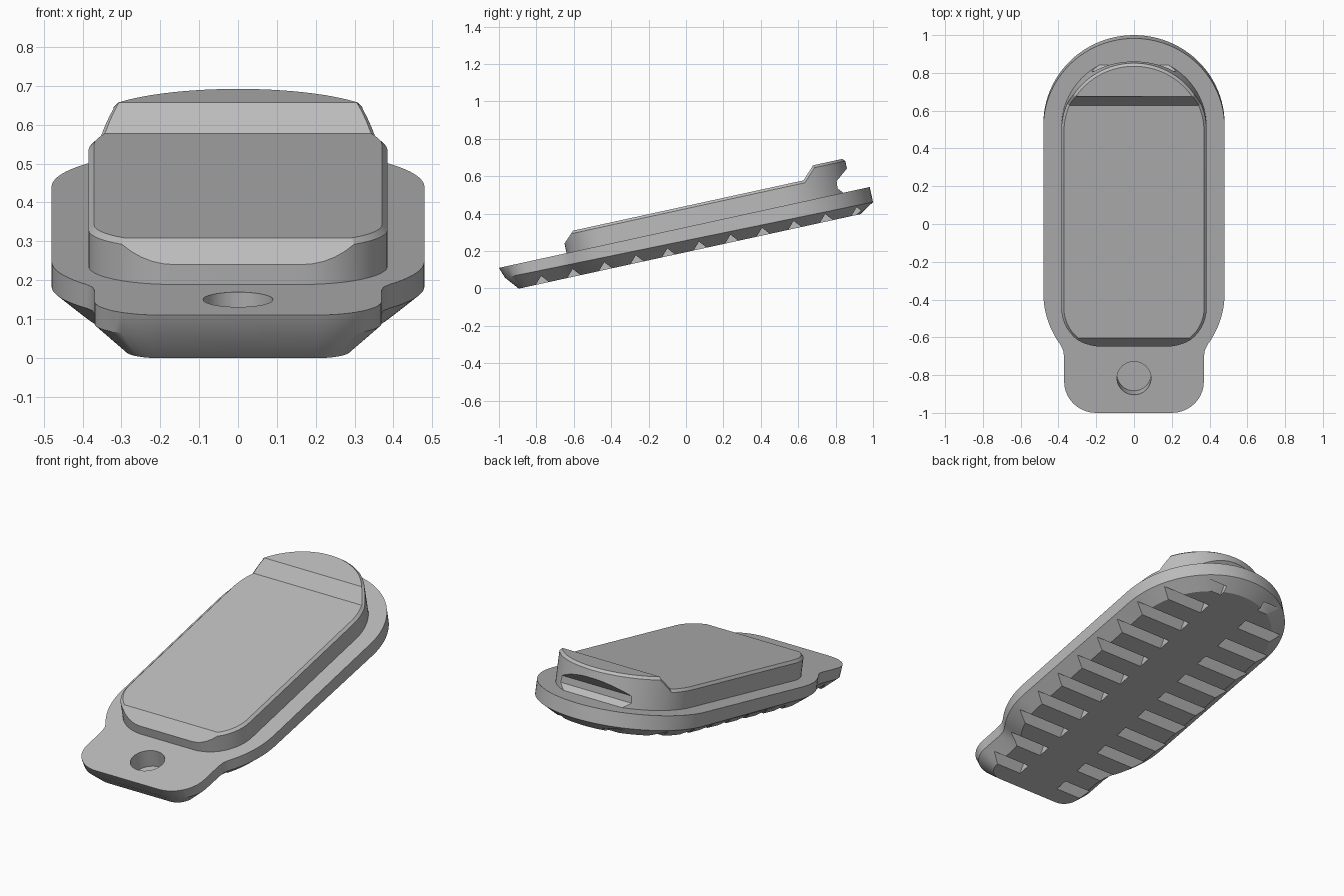
import bpy, bmesh, math
from mathutils import Matrix, Vector

if "Cube" in bpy.data.objects:
    bpy.data.objects.remove(bpy.data.objects["Cube"])

# One plain grey material
grey = bpy.data.materials.new("mid_grey")
grey.use_nodes = True
grey.diffuse_color = (0.5, 0.5, 0.5, 1)
grey.node_tree.nodes["Principled BSDF"].inputs["Base Color"].default_value = (0.5, 0.5, 0.5, 1)

# Parts are built flat (x across, y along, z up from the plate top), then tilted
TILT = Matrix.Translation((0, -1, 0.11)) @ Matrix.Rotation(math.radians(12.3), 4, 'X')


def make_object(name, bm):
    bmesh.ops.recalc_face_normals(bm, faces=bm.faces)
    mesh = bpy.data.meshes.new(name)
    bm.to_mesh(mesh)
    bm.free()
    mesh.materials.append(grey)
    obj = bpy.data.objects.new(name, mesh)
    bpy.context.collection.objects.link(obj)
    return obj


def loft(bm, loops):
    rings = [[bm.verts.new(p) for p in loop] for loop in loops]
    n = len(rings[0])
    for a, b in zip(rings, rings[1:]):
        for i in range(n):
            j = (i + 1) % n
            bm.faces.new((a[i], a[j], b[j], b[i]))
    bm.faces.new(rings[0][::-1])
    bm.faces.new(rings[-1])


def arc(cx, cy, r, start, end, steps):
    angles = [math.radians(start + (end - start) * i / steps) for i in range(steps + 1)]
    return [(cx + r * math.cos(a), cy + r * math.sin(a)) for a in angles]


def mirrored(half):
    """Close a right-hand outline, listed front to back, with its mirror image."""
    return half + [(-x, y) for x, y in reversed(half) if x > 1e-4]


def inset(points, d):
    result = []
    for i, p in enumerate(points):
        p, a, b = Vector(p), Vector(points[i - 1]), Vector(points[(i + 1) % len(points)])
        e, f = (p - a).normalized(), (b - p).normalized()
        n1, n2 = Vector((-e.y, e.x)), Vector((-f.y, f.x))
        q = p + (n1 + n2) * d / (1 + n1.dot(n2))
        result.append((q.x, q.y))
    return result


def combine(obj, cutter, operation):
    mod = obj.modifiers.new("combine", 'BOOLEAN')
    mod.operation, mod.solver, mod.object = operation, 'EXACT', cutter
    bpy.context.view_layer.update()
    result = obj.evaluated_get(bpy.context.evaluated_depsgraph_get())
    mesh = bpy.data.meshes.new_from_object(result)
    obj.modifiers.clear()
    obj.data = mesh
    bpy.data.objects.remove(cutter)


def finish(obj):
    obj.data.transform(TILT)
    obj.data.shade_smooth()
    obj.data.set_sharp_from_angle(angle=math.radians(28))


# Base plate: rounded body with a front tab, chamfered underneath
half = arc(0.2, 0.17, 0.17, -90, 0, 10) + [(0.37, 0.3), (0.375, 0.34)]
half += arc(0, 0.65, 0.48, -35.7, 0, 10) + arc(0, 1.549, 0.48, 0, 90, 24)
outline = mirrored(half)
bm = bmesh.new()
loft(bm, [
    [(x, y, -0.131) for x, y in inset(outline, 0.08)],
    [(x, y + 0.02 * max(0, 1 - y / 0.2), -0.058 - 0.012 * y) for x, y in outline],
    [(x, y, 0) for x, y in outline],
])
base = make_object("base_plate", bm)

# Rows of V grooves on either side of a plain centre strip, below
bm = bmesh.new()
for k in range(11):
    y = 0.21 + 0.1727 * k
    section = [(y - 0.046, -0.14), (y + 0.001, -0.09), (y + 0.043, -0.14)]
    for side in (-1, 1):
        loft(bm, [[(side * x, v, w) for v, w in section] for x in (0.13, 0.6)])
combine(base, make_object("groove_cutter", bm), 'DIFFERENCE')

# Blind round hole in the tab
bm = bmesh.new()
ring = arc(0, 0.188, 0.09, 0, 360, 40)[:-1]
loft(bm, [[(x, y, w) for x, y in ring] for w in (-0.1, 0.05)])
combine(base, make_object("hole_cutter", bm), 'DIFFERENCE')
finish(base)

# Raised pad: rounded outline trimmed by a side profile with lip and rear slot
half = arc(0.165, 0.59, 0.22, -90, 0, 12) + arc(0, 1.546, 0.385, 0, 90, 24)
bm = bmesh.new()
loft(bm, [[(x, y, w) for x, y in mirrored(half)] for w in (-0.02, 0.3)])
pad = make_object("raised_pad", bm)
profile = [(0.2, -0.05), (0.2, 0.0525), (0.37, 0.0525), (0.43, 0.11), (1.69, 0.11),
           (1.758, 0.178), (2.1, 0.178), (2.1, 0.122), (1.93, 0.122), (1.863, 0.069),
           (1.859, 0.03), (1.884, 0), (2.1, 0), (2.1, -0.05)]
bm = bmesh.new()
loft(bm, [[(x, y, w) for y, w in profile] for x in (-0.6, 0.6)])
combine(pad, make_object("profile_trimmer", bm), 'INTERSECT')

# Narrow bevel along the pad's upper rim
bm = bmesh.new()
bm.from_mesh(pad.data)
bm.normal_update()
rim = []
for e in bm.edges:
    if len(e.link_faces) == 2 and min(v.co.z for v in e.verts) > 0.105:
        walls = [f for f in e.link_faces if abs(f.normal.z) < 0.1]
        tops = [f for f in e.link_faces if f.normal.z > 0.5]
        if walls and tops:
            rim.append(e)
bmesh.ops.bevel(bm, geom=rim, offset=0.014, segments=1, affect='EDGES', clamp_overlap=False)
bm.to_mesh(pad.data)
bm.free()
finish(pad)
